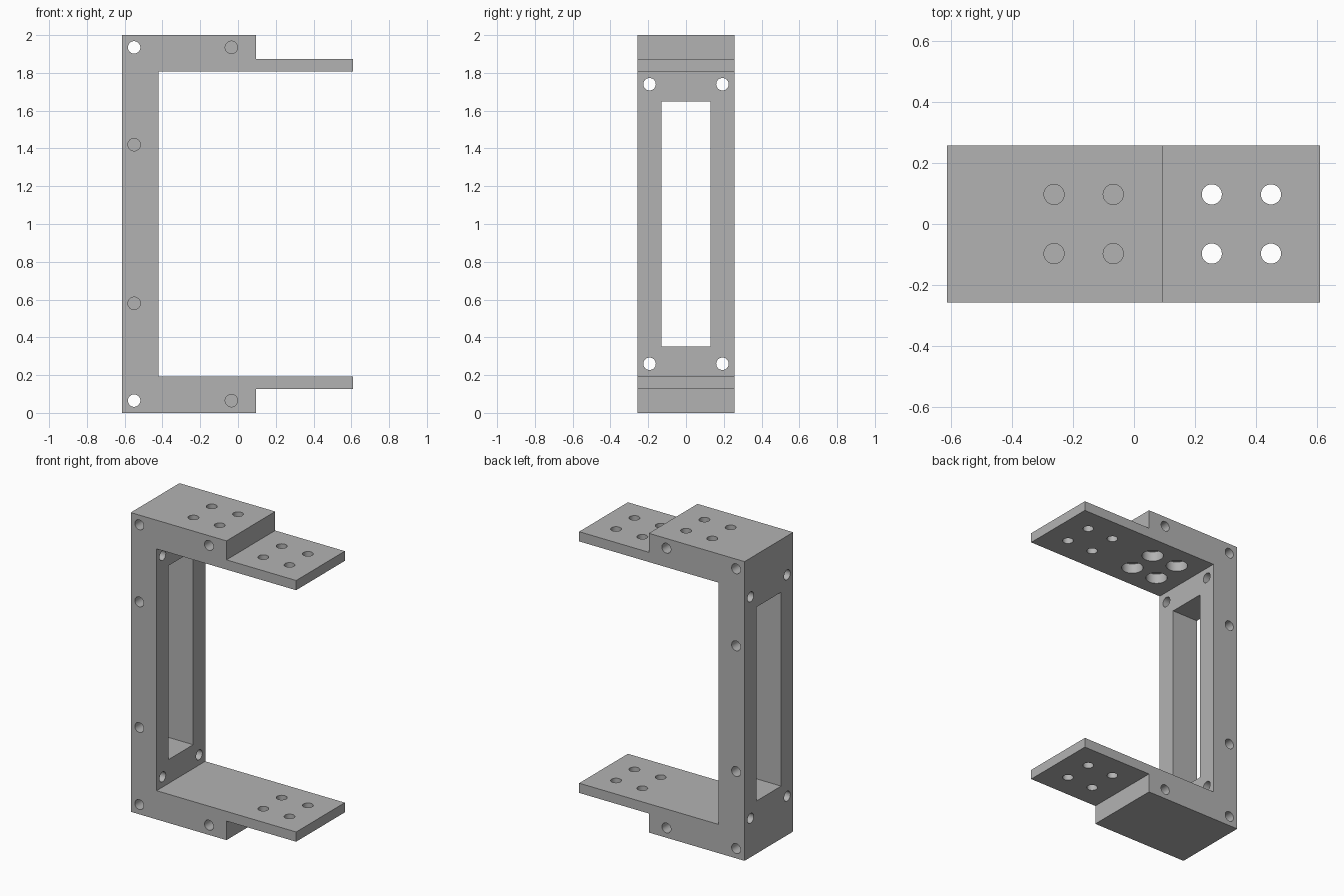
import bpy, bmesh
from math import pi, radians
from mathutils import Matrix, Vector

cube = bpy.data.objects.get("Cube")
if cube:
    bpy.data.objects.remove(cube, do_unlink=True)

HALF_WIDTH = 0.257
HOLE = 0.033

grey = bpy.data.materials.new("light grey")
grey.use_nodes = True
colour = (0.45, 0.45, 0.45, 1)
grey.diffuse_color = colour
grey.node_tree.nodes["Principled BSDF"].inputs["Base Color"].default_value = colour


def make_object(name, bm):
    bmesh.ops.recalc_face_normals(bm, faces=bm.faces)
    mesh = bpy.data.meshes.new(name)
    bm.to_mesh(mesh)
    bm.free()
    mesh.materials.append(grey)
    obj = bpy.data.objects.new(name, mesh)
    bpy.context.collection.objects.link(obj)
    return obj


def drill(bm, centre, axis, length, radius=HOLE):
    """Add a cylinder to a cutter, centred on a point along x, y or z."""
    turn = {"x": Matrix.Rotation(pi / 2, 4, "Y"),
            "y": Matrix.Rotation(pi / 2, 4, "X"),
            "z": Matrix.Identity(4)}[axis]
    bmesh.ops.create_cone(bm, cap_ends=True, segments=32, radius1=radius,
                          radius2=radius, depth=length,
                          matrix=Matrix.Translation(centre) @ turn)


def cut(target, bm):
    cutter = make_object("cutter", bm)
    cutter.hide_render = True
    mod = target.modifiers.new("cut", "BOOLEAN")
    mod.operation = "DIFFERENCE"
    mod.solver = "EXACT"
    mod.object = cutter
    bpy.context.view_layer.objects.active = target
    bpy.ops.object.modifier_apply(modifier=mod.name)
    bpy.data.objects.remove(cutter, do_unlink=True)


# C-shaped frame: side profile extruded across the width
upper = [(-0.613, 2), (0.095, 2), (0.095, 1.873), (0.61, 1.873),
         (0.61, 1.808), (-0.422, 1.808)]
lower = [(x, 2 - z) for x, z in reversed(upper)]
bm = bmesh.new()
face = bm.faces.new([bm.verts.new((x, -HALF_WIDTH, z)) for x, z in upper + lower])
swept = bmesh.ops.extrude_face_region(bm, geom=[face])["geom"]
bmesh.ops.translate(bm, vec=Vector((0, 2 * HALF_WIDTH, 0)),
                    verts=[g for g in swept if isinstance(g, bmesh.types.BMVert)])
frame = make_object("bracket_frame", bm)

# Window through the upright
bm = bmesh.new()
bmesh.ops.create_cube(bm, size=1, matrix=Matrix.Translation((-0.52, 0, 1))
                      @ Matrix.Diagonal((0.4, 0.258, 1.296, 1)))

# Mounting holes through the upright and the two tabs
for side in (-1, 1):
    for z in (0.26, 1.74):
        drill(bm, (-0.52, side * 0.193, z), "x", 0.4)
    for x in (0.255, 0.449):
        for z in (0.16, 1.84):
            drill(bm, (x, side * 0.097, z), "z", 0.2)
    # Blind holes in the front and back edges
    for x, z in ((-0.55, 0.58), (-0.55, 1.42), (-0.035, 0.065), (-0.035, 1.935)):
        drill(bm, (x, side * HALF_WIDTH, z), "y", 0.2)
    # Screw holes down through the upper block
    for x in (-0.262, -0.068):
        drill(bm, (x, side * 0.097, 1.9), "z", 0.4)

# Corner holes right through the frame
for z in (0.065, 1.935):
    drill(bm, (-0.55, 0, z), "y", 0.7)
cut(frame, bm)

# Counterbores under the upper block
bm = bmesh.new()
for side in (-1, 1):
    for x in (-0.262, -0.068):
        drill(bm, (x, side * 0.097, 1.808), "z", 0.13, 0.066)
cut(frame, bm)

bpy.ops.object.select_all(action="DESELECT")
frame.select_set(True)
bpy.context.view_layer.objects.active = frame
bpy.ops.object.shade_smooth_by_angle(angle=radians(30))
